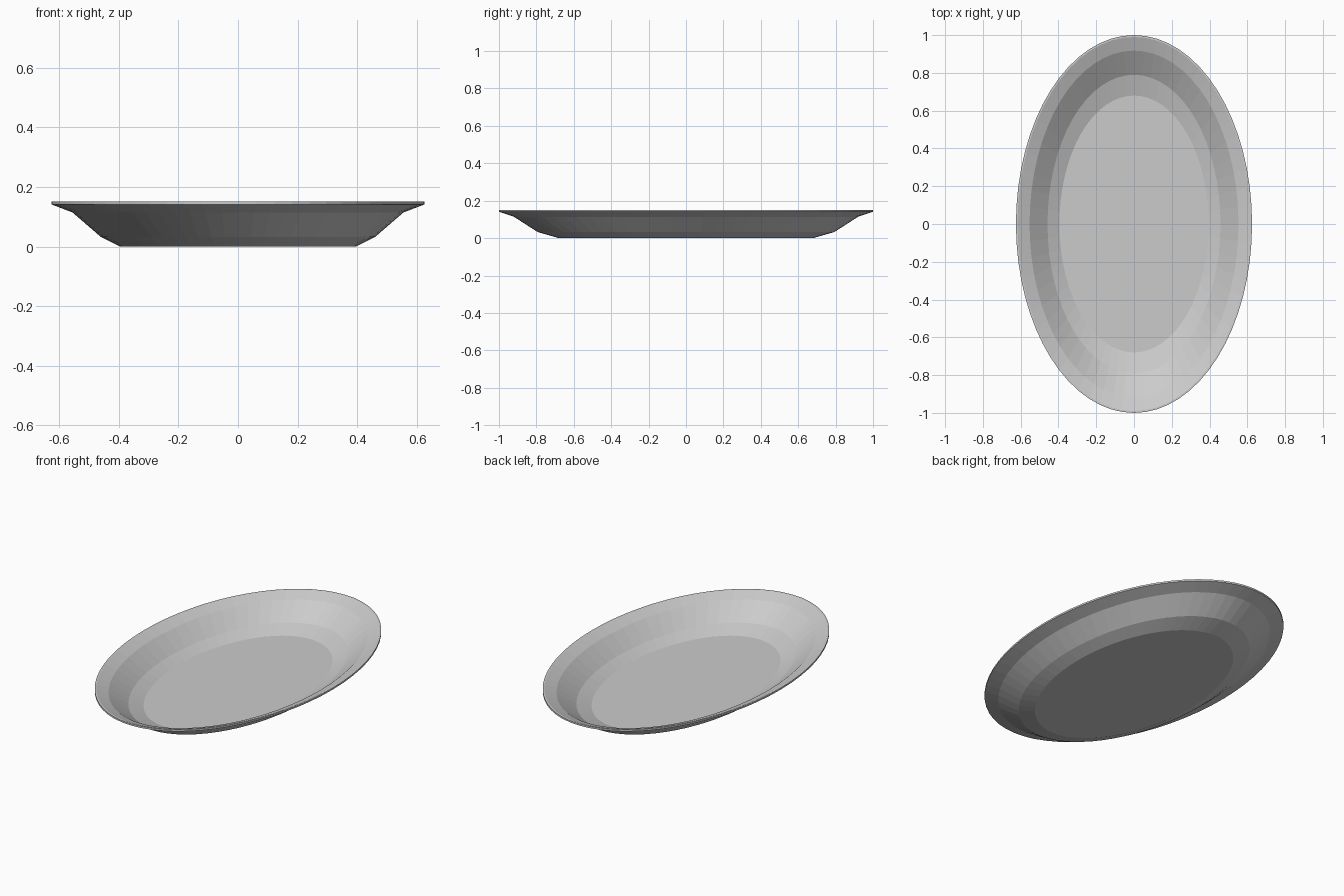
import bpy, bmesh
from math import cos, sin, tau

if "Cube" in bpy.data.objects:
    bpy.data.objects.remove(bpy.data.objects["Cube"])

SEGMENTS = 64

# Oval rings (half width, half length, height): underside centre outward, over the rim, back down inside
PROFILE = [
    (0.395, 0.680, 0.000),
    (0.460, 0.792, 0.032),
    (0.555, 0.920, 0.114),
    (0.625, 1.000, 0.141),
    (0.625, 1.000, 0.151),
    (0.616, 0.990, 0.151),
    (0.553, 0.918, 0.124),
    (0.458, 0.790, 0.042),
    (0.395, 0.680, 0.010),
]


def lofted_ovals(name, rings):
    """Skin a stack of ovals and close both ends with flat caps."""
    bm = bmesh.new()
    loops = [[bm.verts.new((rx * cos(tau * i / SEGMENTS), ry * sin(tau * i / SEGMENTS), z))
              for i in range(SEGMENTS)] for rx, ry, z in rings]
    for a, b in zip(loops, loops[1:]):
        for i in range(SEGMENTS):
            j = (i + 1) % SEGMENTS
            bm.faces.new((a[i], a[j], b[j], b[i]))
    bm.faces.new(loops[0][::-1])
    bm.faces.new(loops[-1])
    bmesh.ops.recalc_face_normals(bm, faces=bm.faces)
    mesh = bpy.data.meshes.new(name)
    bm.to_mesh(mesh)
    bm.free()
    obj = bpy.data.objects.new(name, mesh)
    bpy.context.collection.objects.link(obj)
    return obj


# Shallow oval dish with a thin rim, flat shaded
lofted_ovals("oval_dish", PROFILE)
